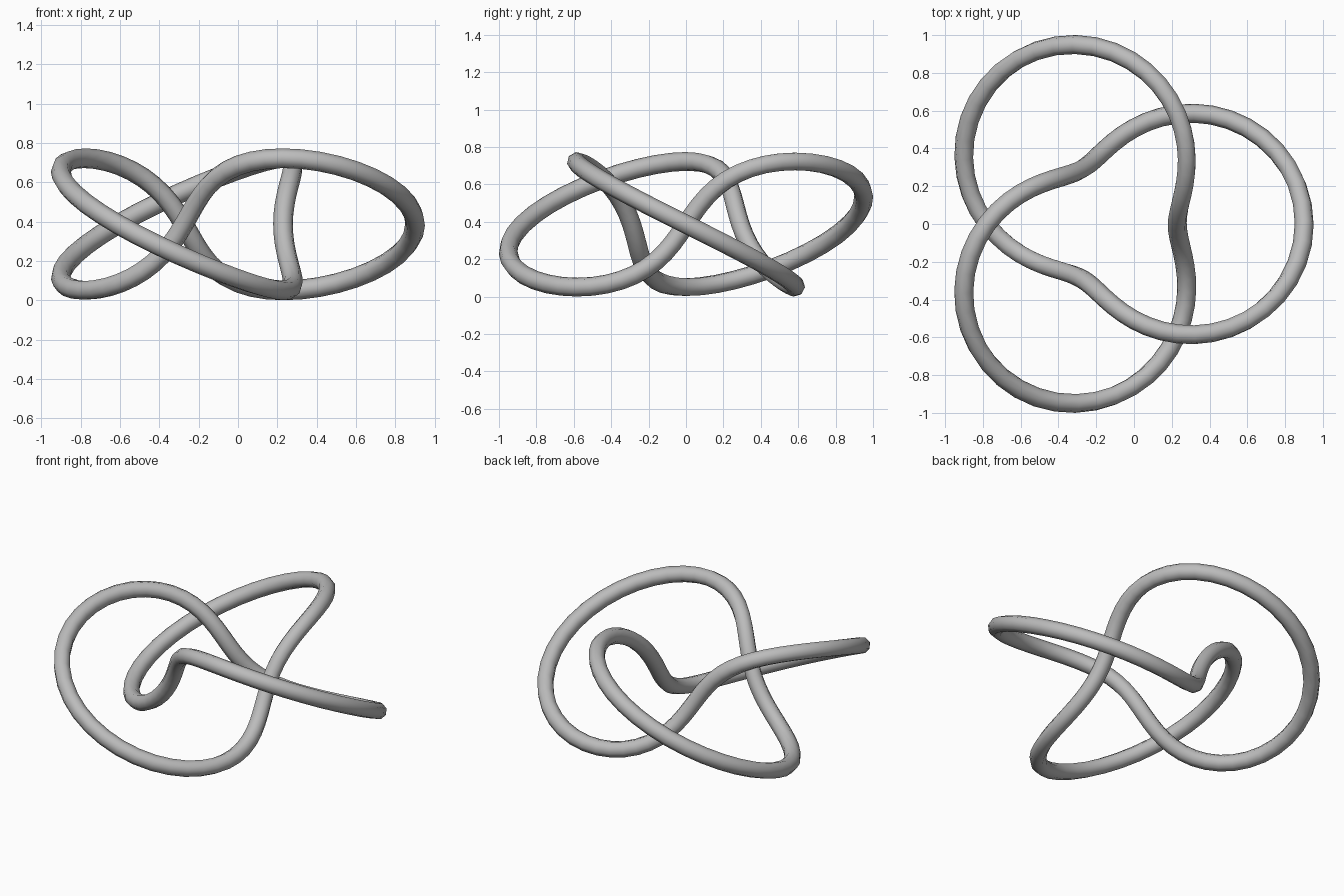
import bpy
import math

if "Cube" in bpy.data.objects:
    bpy.data.objects.remove(bpy.data.objects["Cube"])

K = 0.336          # tube-torus minor radius; the major radius is twice this
TUBE = 0.0505      # thickness radius of the rope
CX = -0.107        # knot axis offset so the bounds are centred
STEPS = 120

grey = bpy.data.materials.new("plain grey")
grey.diffuse_color = (0.5, 0.5, 0.5, 1.0)
grey.use_nodes = True
grey.node_tree.nodes["Principled BSDF"].inputs["Base Color"].default_value = grey.diffuse_color

# centre line: a (2,3) torus knot
curve = bpy.data.curves.new("knot_tube", 'CURVE')
curve.dimensions = '3D'
curve.twist_mode = 'MINIMUM'
curve.bevel_depth = TUBE
curve.bevel_resolution = 2
spline = curve.splines.new('POLY')
spline.points.add(STEPS - 1)
spline.use_cyclic_u = True
spline.use_smooth = True
for i, p in enumerate(spline.points):
    t = 2 * math.pi * i / STEPS
    r = K * (2 + math.cos(3 * t))
    p.co = (CX + r * math.cos(2 * t), r * math.sin(2 * t),
            K + TUBE - K * math.sin(3 * t), 1)

# round tube swept along the centre line, turned into a mesh
knot = bpy.data.objects.new("knot_tube", curve)
bpy.context.collection.objects.link(knot)
curve.materials.append(grey)
bpy.context.view_layer.objects.active = knot
knot.select_set(True)
bpy.ops.object.convert(target='MESH')
bpy.ops.object.shade_smooth()
